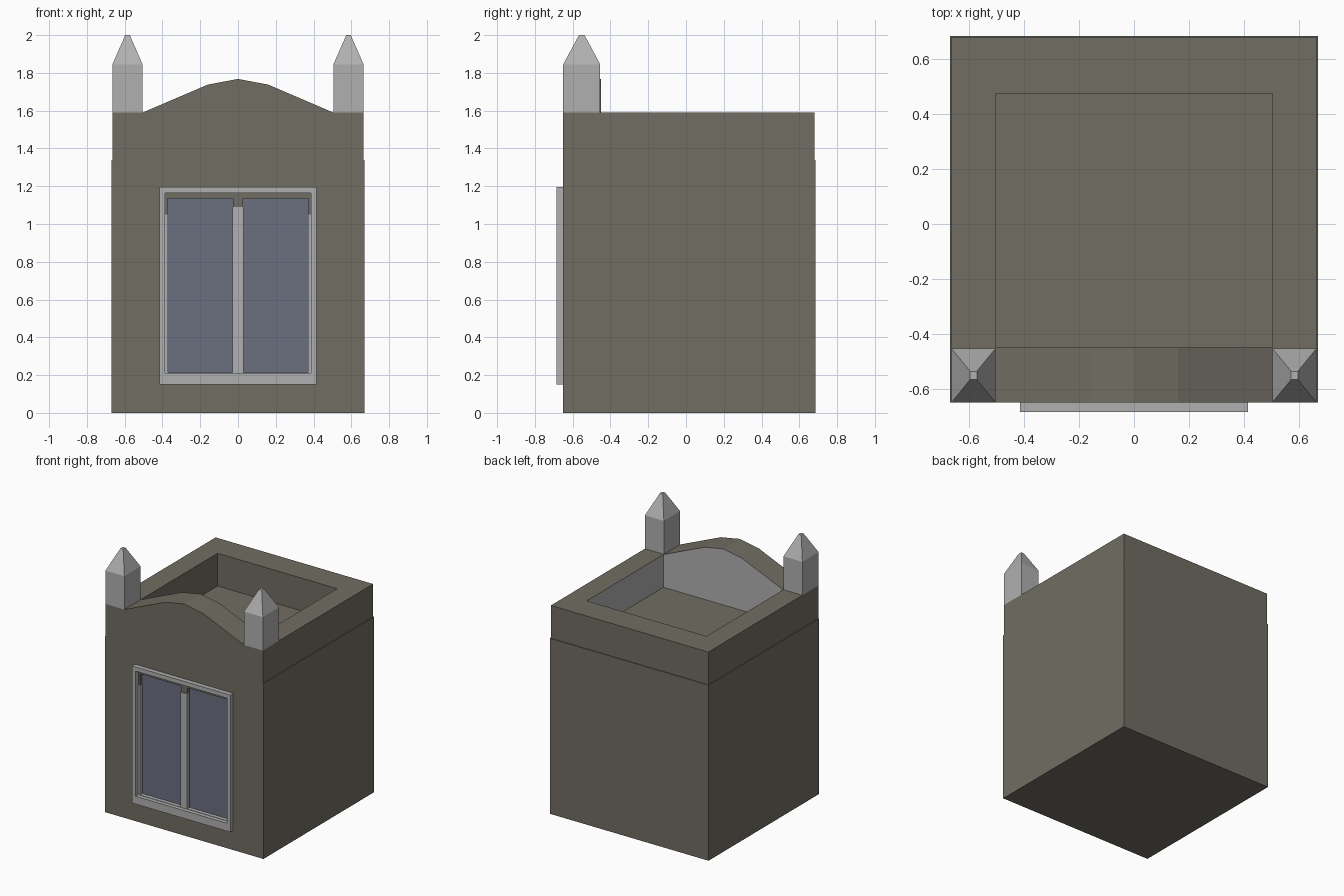
import bpy, bmesh
from mathutils import Vector

if "Cube" in bpy.data.objects:
    bpy.data.objects.remove(bpy.data.objects["Cube"])


def material(name, rgb):
    m = bpy.data.materials.new(name)
    m.diffuse_color = (*rgb, 1)
    m.use_nodes = True
    m.node_tree.nodes["Principled BSDF"].inputs["Base Color"].default_value = m.diffuse_color
    return m


STONE = material("brown stone", (0.162, 0.153, 0.122))
TRIM = material("pale grey trim", (0.434, 0.434, 0.434))
GLASS = material("blue grey glass", (0.147, 0.162, 0.216))


def prism(name, outline, to_3d, depth, mats):
    """Extrude a flat outline; to_3d maps (a, b) to the start plane."""
    bm = bmesh.new()
    face = bm.faces.new([bm.verts.new(to_3d(a, b)) for a, b in outline])
    new = bmesh.ops.extrude_face_region(bm, geom=[face])["geom"]
    bmesh.ops.translate(bm, vec=Vector(depth),
                        verts=[v for v in new if isinstance(v, bmesh.types.BMVert)])
    bmesh.ops.recalc_face_normals(bm, faces=bm.faces)
    return finish(name, bm, mats)


def finish(name, bm, mats):
    mesh = bpy.data.meshes.new(name)
    bm.to_mesh(mesh)
    bm.free()
    for m in mats:
        mesh.materials.append(m)
    obj = bpy.data.objects.new(name, mesh)
    bpy.context.collection.objects.link(obj)
    return obj


def box(name, x, y, z, mat):
    outline = [(x[0], y[0]), (x[1], y[0]), (x[1], y[1]), (x[0], y[1])]
    return prism(name, outline, lambda a, b: (a, b, z[0]), (0, 0, z[1] - z[0]), [mat])


# Main block with two recessed window openings
body = box("building_body", (-0.67, 0.67), (-0.65, 0.685), (0, 1.34), STONE)
for side, name in ((-1, "left"), (1, "right")):
    x = sorted((side * 0.027, side * 0.372))
    cutter = box(name + "_opening_cutter", x, (-0.8, -0.62), (0.21, 1.135), STONE)
    cutter.hide_render = True
    mod = body.modifiers.new("opening", "BOOLEAN")
    mod.operation, mod.object, mod.solver = "DIFFERENCE", cutter, "EXACT"
    bpy.context.view_layer.objects.active = body
    bpy.ops.object.modifier_apply(modifier=mod.name)
    bpy.data.objects.remove(cutter)
    # Glass pane, sill and jamb strip
    box(name + "_glass_pane", x, (-0.626, -0.619), (0.21, 1.135), GLASS)
    box(name + "_inner_sill", x, (-0.655, -0.62), (0.205, 0.213), TRIM)
    box(name + "_jamb", sorted((side * 0.37, side * 0.39)), (-0.654, -0.626),
        (0.21, 1.05), TRIM)
box("window_mullion", (-0.028, 0.028), (-0.655, -0.63), (0.21, 1.09), TRIM)

# Raised window surround: ring with a hole, made from a rectangle pair
bm = bmesh.new()
loops = []
for y in (-0.685, -0.65):
    for x, z0, z1 in ((0.415, 0.15, 1.197), (0.387, 0.21, 1.165)):
        loops.append([bm.verts.new(p) for p in
                      ((-x, y, z0), (x, y, z0), (x, y, z1), (-x, y, z1))])
for a, b in ((0, 1), (1, 3), (3, 2), (2, 0)):
    for i in range(4):
        j = (i + 1) % 4
        bm.faces.new((loops[a][i], loops[a][j], loops[b][j], loops[b][i]))
bmesh.ops.recalc_face_normals(bm, faces=bm.faces)
finish("window_surround", bm, [TRIM])

# Parapet around the sides and back, seen in plan as a U
u_plan = [(-0.665, -0.45), (-0.505, -0.45), (-0.505, 0.475), (0.505, 0.475),
          (0.505, -0.45), (0.665, -0.45), (0.665, 0.68), (-0.665, 0.68)]
parapet = prism("side_and_back_parapet", u_plan, lambda a, b: (a, b, 1.34),
                (0, 0, 0.25), [STONE, TRIM])
for f in parapet.data.polygons:  # inner face of the right-hand wall is pale
    if f.normal.x < -0.9 and f.center.x > 0:
        f.material_index = 1

# Front parapet with arched gable, pale on its roof side
half = [(0.665, 1.34), (0.665, 1.59), (0.505, 1.59), (0.16, 1.738)]
gable_outline = half + [(0, 1.768)] + [(-x, z) for x, z in reversed(half)]
gable = prism("front_gable", gable_outline, lambda a, b: (a, -0.65, b),
              (0, 0.2, 0), [STONE, TRIM])
for f in gable.data.polygons:
    if f.normal.y > 0.9:
        f.material_index = 1

# Corner finials: square post with a blunt pyramid cap
for side, name in ((-1, "left"), (1, "right")):
    bm = bmesh.new()
    rings = []
    for hx, hy, z in ((0.08, 0.098, 1.59), (0.08, 0.098, 1.845), (0.012, 0.015, 2.0)):
        rings.append([bm.verts.new((side * 0.585 + sx * hx, -0.552 + sy * hy, z))
                      for sx, sy in ((-1, -1), (1, -1), (1, 1), (-1, 1))])
    for lo, hi in zip(rings, rings[1:]):
        for i in range(4):
            j = (i + 1) % 4
            bm.faces.new((lo[i], lo[j], hi[j], hi[i]))
    bm.faces.new(rings[-1])
    bm.faces.new(rings[0][::-1])
    bmesh.ops.recalc_face_normals(bm, faces=bm.faces)
    finish(name + "_finial", bm, [TRIM])
